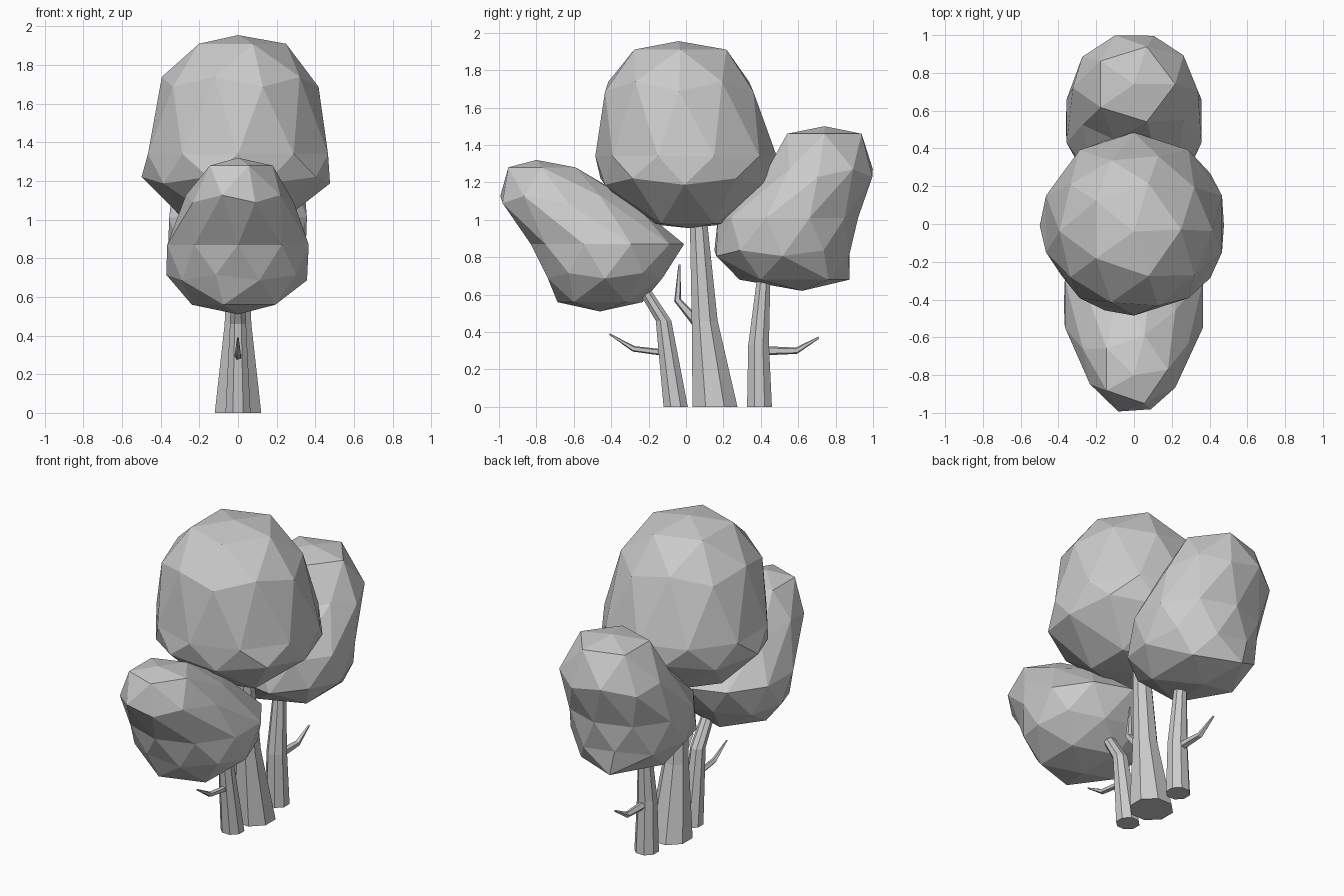
import bpy
import bmesh
from math import cos, sin, pi
from mathutils import Vector

default = bpy.data.objects.get("Cube")
if default:
    bpy.data.objects.remove(default, do_unlink=True)

grey = bpy.data.materials.new("light grey")
grey.use_nodes = True
GREY = (0.6, 0.6, 0.6, 1)
grey.diffuse_color = GREY
grey.node_tree.nodes["Principled BSDF"].inputs["Base Color"].default_value = GREY


def finish(bm, name):
    bmesh.ops.recalc_face_normals(bm, faces=bm.faces)
    mesh = bpy.data.meshes.new(name)
    bm.to_mesh(mesh)
    bm.free()
    mesh.materials.append(grey)
    obj = bpy.data.objects.new(name, mesh)
    bpy.context.collection.objects.link(obj)
    return obj


# Sphere latitudes that the crown rows belong to
LEVELS = (-1, -0.85, -0.49, 0, 0.49, 0.85, 1)


def row_at(rows, t):
    t = max(-1, min(1, t))
    for i in range(len(LEVELS) - 1):
        if t <= LEVELS[i + 1]:
            f = (t - LEVELS[i]) / (LEVELS[i + 1] - LEVELS[i])
            return Vector(rows[i]).lerp(Vector(rows[i + 1]), f)


def crown(name, rows):
    """Low-poly sphere reshaped by rows of (height, y centre, y radius, x radius)."""
    bm = bmesh.new()
    bmesh.ops.create_icosphere(bm, subdivisions=2, radius=1)
    for v in bm.verts:
        z, yc, ry, rx = row_at(rows, v.co.z)
        flat = Vector((v.co.x, v.co.y))
        flat = flat.normalized() if flat.length > 0.01 else Vector((0, 0))
        v.co = (flat.x * rx, yc + flat.y * ry, z)
    return finish(bm, name)


def limb(name, path, sides, upright=False):
    """Tapered tube through (y, z, radius) points."""
    bm = bmesh.new()
    rings = []
    for i, (y, z, r) in enumerate(path):
        a, b = path[max(i - 1, 0)], path[min(i + 1, len(path) - 1)]
        along = Vector((0, b[0] - a[0], b[1] - a[1])).normalized()
        across = Vector((0, 1, 0)) if upright else Vector((0, along.z, -along.y))
        ring = []
        for k in range(sides):
            ang = 2 * pi * (k + 0.5) / sides
            offset = Vector((cos(ang) * r, 0, 0)) + across * sin(ang) * r
            ring.append(bm.verts.new(Vector((0, y, z)) + offset))
        rings.append(ring)
    for low, high in zip(rings, rings[1:]):
        for k in range(sides):
            n = (k + 1) % sides
            bm.faces.new((low[k], low[n], high[n], high[k]))
    bm.faces.new(rings[0][::-1])
    bm.faces.new(rings[-1])
    return finish(bm, name)


# Foliage
crown("middle_crown", [
    (0.955, 0.02, 0, 0), (0.98, 0.01, 0.24, 0.26), (1.21, -0.01, 0.47, 0.5),
    (1.34, 0.0, 0.485, 0.49), (1.72, -0.04, 0.41, 0.41),
    (1.91, -0.03, 0.26, 0.25), (1.955, -0.04, 0, 0)])
crown("back_crown", [
    (0.62, 0.62, 0, 0), (0.68, 0.58, 0.31, 0.25), (0.82, 0.51, 0.38, 0.36),
    (1.01, 0.545, 0.375, 0.375), (1.25, 0.72, 0.3, 0.335),
    (1.46, 0.74, 0.21, 0.22), (1.5, 0.74, 0, 0)])
crown("front_crown", [
    (0.51, -0.46, 0, 0), (0.56, -0.46, 0.24, 0.24), (0.7, -0.43, 0.33, 0.37),
    (0.87, -0.42, 0.41, 0.385), (1.11, -0.65, 0.365, 0.28),
    (1.28, -0.77, 0.19, 0.18), (1.32, -0.8, 0, 0)])

# Trunks
limb("middle_trunk", [(0.155, 0, 0.13), (0.1, 0.46, 0.075), (0.06, 1.1, 0.045)], 8, True)
limb("front_trunk", [(-0.055, 0, 0.07), (-0.12, 0.46, 0.045), (-0.27, 0.7, 0.035)], 8, True)
limb("back_trunk", [(0.393, 0, 0.072), (0.388, 0.33, 0.06), (0.42, 0.75, 0.035)], 8, True)

# Small branches
limb("middle_branch", [(0.06, 0.45, 0.03), (-0.045, 0.57, 0.02), (-0.035, 0.76, 0.006)], 5)
limb("front_branch", [(-0.12, 0.29, 0.018), (-0.28, 0.31, 0.016), (-0.41, 0.39, 0.004)], 5)
limb("back_branch", [(0.42, 0.3, 0.026), (0.59, 0.3, 0.018), (0.71, 0.37, 0.006)], 5)
